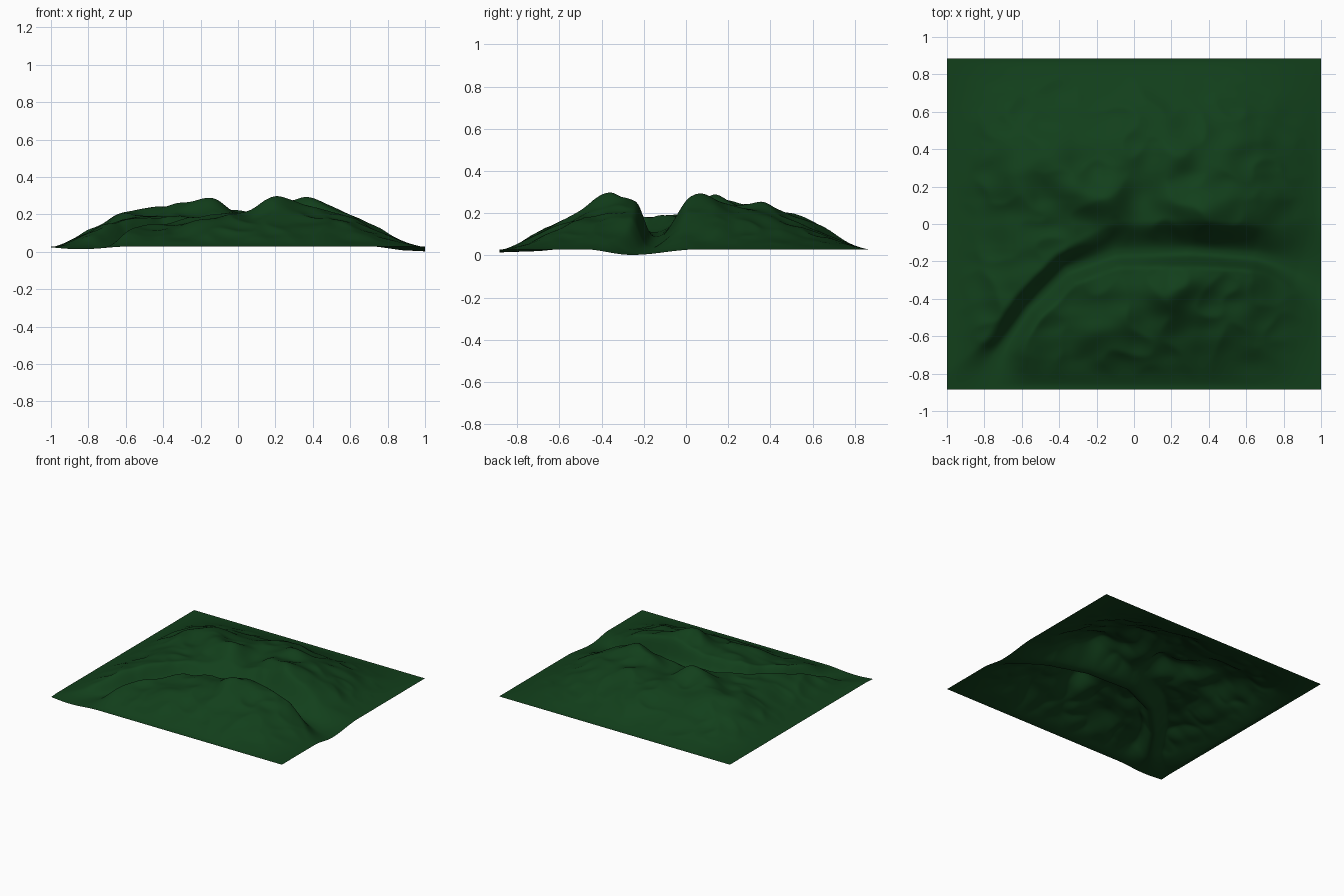
import bpy, bmesh, math
from mathutils import Vector, noise

if "Cube" in bpy.data.objects:
    bpy.data.objects.remove(bpy.data.objects["Cube"])

HX, HY, BASE = 1.0, 0.885, 0.028

# summits, shoulders and saddles: x, y, height, radius
POINTS = [
    (0.20, -0.37, 0.295, 0.08), (0.34, -0.23, 0.255, 0.10), (0.02, -0.35, 0.21, 0.12),
    (-0.20, -0.40, 0.18, 0.13), (-0.38, -0.50, 0.13, 0.13), (0.10, -0.57, 0.165, 0.12),
    (0.48, -0.50, 0.17, 0.13), (0.60, -0.32, 0.18, 0.12), (-0.22, -0.60, 0.15, 0.11),
    (0.39, 0.08, 0.29, 0.10), (0.18, 0.13, 0.25, 0.09), (0.00, 0.12, 0.20, 0.08),
    (-0.12, 0.14, 0.285, 0.08), (-0.30, 0.18, 0.26, 0.09), (-0.42, 0.37, 0.23, 0.10),
    (-0.66, 0.28, 0.195, 0.10), (-0.55, 0.02, 0.18, 0.13), (-0.08, 0.40, 0.215, 0.10),
    (0.22, 0.37, 0.24, 0.10), (0.45, 0.40, 0.19, 0.12), (0.62, 0.12, 0.19, 0.12),
    (0.05, 0.58, 0.17, 0.12), (-0.70, -0.15, 0.14, 0.13), (-0.22, 0.29, 0.205, 0.08),
    (0.28, 0.24, 0.225, 0.08),
]
# gorge centre line: x, y, floor height
GORGE = [(-0.86, -0.95, 0.012), (-0.73, -0.70, 0.02), (-0.56, -0.45, 0.045),
         (-0.36, -0.25, 0.08), (-0.10, -0.155, 0.11), (0.30, -0.145, 0.09),
         (0.65, -0.17, 0.04), (0.88, -0.23, 0.008), (1.05, -0.26, 0.0)]


def smooth(t):
    t = max(0.0, min(1.0, t))
    return t * t * (3 - 2 * t)


def ramp(t):
    # rises almost straight from the rim, then rounds off
    t = max(0.0, min(1.0, t))
    return 0.5 * smooth(t) + 0.5 * math.sin(t * math.pi / 2)


def envelope(x, y):
    return (ramp((x + 0.98) / 0.45) * ramp((0.98 - x) / 0.6)
            * ramp((y + HY - 0.02) / 0.42) * ramp((HY - 0.02 - y) / 0.6))


def bump(x, y, p):
    return math.exp(-((x - p[0]) ** 2 + (y - p[1]) ** 2) / (2 * p[3] ** 2))


weights = [0.0] * len(POINTS)


def massif(x, y):
    e = envelope(x, y)
    s = sum(w * bump(x, y, p) for w, p in zip(weights, POINTS))
    return BASE + 0.16 * e + s * smooth(e * 3)


# relax the bump strengths until the listed heights are met
for _ in range(40):
    for i, p in enumerate(POINTS):
        weights[i] += 0.6 * (p[2] - massif(p[0], p[1]))


def gorge(x, y):
    best = (9.0, 0.0, 1.0)
    for a, b in zip(GORGE, GORGE[1:]):
        dx, dy = b[0] - a[0], b[1] - a[1]
        t = max(0.0, min(1.0, ((x - a[0]) * dx + (y - a[1]) * dy) / (dx * dx + dy * dy)))
        d = math.hypot(x - a[0] - t * dx, y - a[1] - t * dy)
        if d < best[0]:
            best = (d, a[2] + t * (b[2] - a[2]), dx * (y - a[1]) - dy * (x - a[0]))
    return best


def height(x, y):
    h = massif(x, y)
    e = envelope(x, y)
    # eroded spurs and gullies, fading out to the flat rim
    n = noise.noise(Vector((x * 6, y * 8, 3.1)))
    ridge = 0.35 - abs(noise.noise(Vector((x * 6, y * 7, 7.7)))) * 1.6
    h += (0.014 * n + 0.016 * ridge) * smooth(e * 2)
    # steep gorge walls that open out at both mouths
    d, floor, side = gorge(x, y)
    width = 0.10 + 0.06 * smooth((x + 0.5) / 0.5) if side > 0 else 0.08
    width += 0.13 * smooth((x - 0.7) / 0.3) + 0.12 * smooth((-0.6 - y) / 0.28)
    k = smooth((d - 0.01) / width)
    return max(0.0, min(h, floor + (h - floor) * k))


# terrain sheet
bm = bmesh.new()
bmesh.ops.create_grid(bm, x_segments=170, y_segments=150, size=1.0)
for v in bm.verts:
    v.co.x *= HX
    v.co.y *= HY
    v.co.z = height(v.co.x, v.co.y)
# soften the gullies
bmesh.ops.smooth_vert(bm, verts=[v for v in bm.verts if not v.is_boundary], factor=0.5,
                      use_axis_z=True)
for f in bm.faces:
    f.smooth = True
mesh = bpy.data.meshes.new("mountain_terrain")
bm.to_mesh(mesh)
bm.free()
terrain = bpy.data.objects.new("mountain_terrain", mesh)
bpy.context.collection.objects.link(terrain)

green = bpy.data.materials.new("dark_green")
green.diffuse_color = (0.006, 0.05, 0.011, 1)
green.use_nodes = True
green.node_tree.nodes["Principled BSDF"].inputs["Base Color"].default_value = green.diffuse_color
mesh.materials.append(green)
